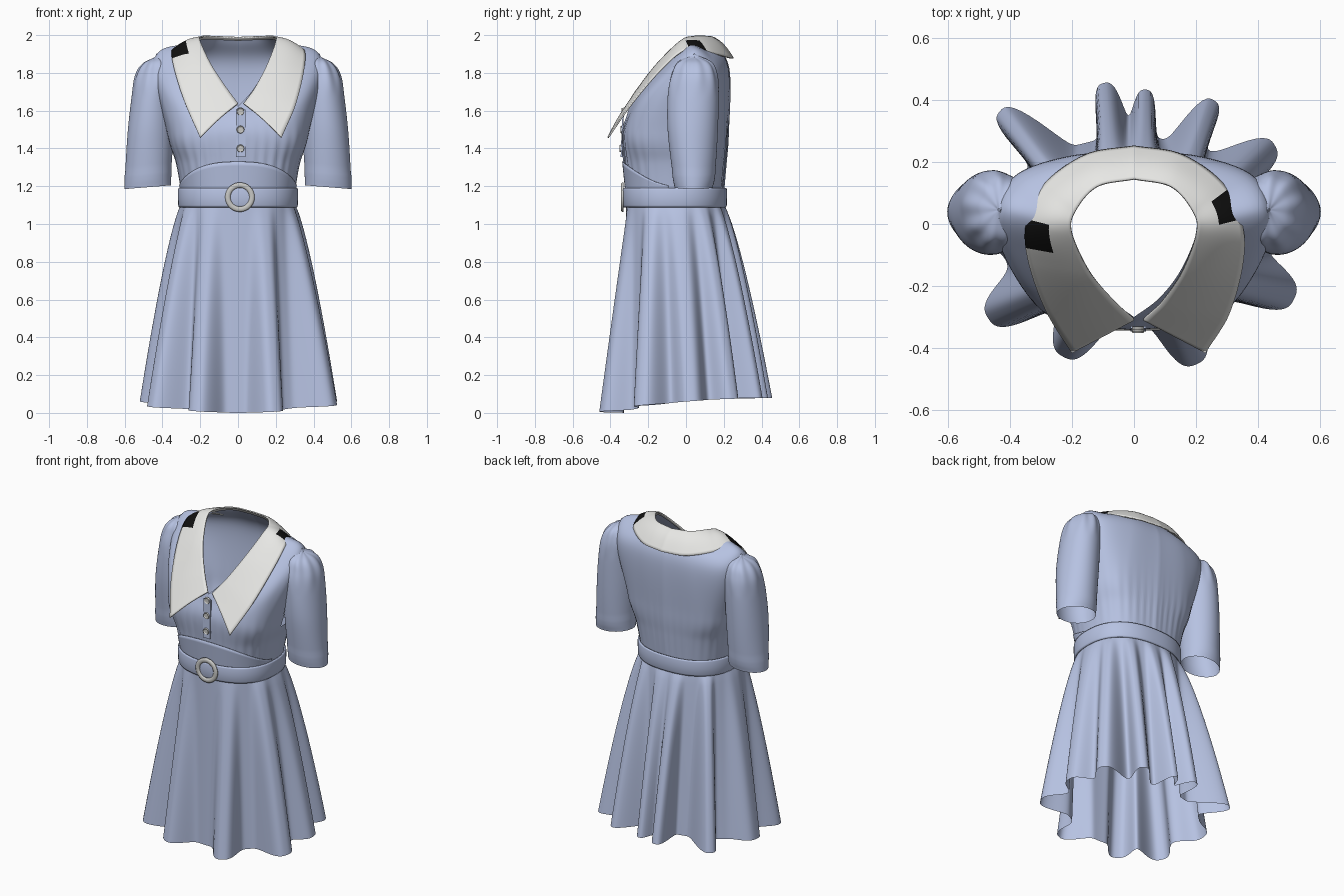
import bpy, bmesh, math
from mathutils import Vector, Matrix

cube = bpy.data.objects.get("Cube")
if cube:
    bpy.data.objects.remove(cube)


def material(name, rgb):
    m = bpy.data.materials.new(name)
    m.use_nodes = True
    m.diffuse_color = (*rgb, 1)
    m.node_tree.nodes["Principled BSDF"].inputs["Base Color"].default_value = (*rgb, 1)
    m.node_tree.nodes["Principled BSDF"].inputs["Roughness"].default_value = 0.8
    return m


BLUE = material("soft_blue_cloth", (0.47, 0.54, 0.76))
WHITE = material("off_white_cloth", (0.80, 0.80, 0.78))
GREY = material("pale_grey_trim", (0.58, 0.58, 0.56))
BLACK = material("black_patch", (0.005, 0.005, 0.005))


def spline(points, steps):
    """Smooth curve through points of any dimension."""
    p = [Vector(q) for q in points]
    p = [2 * p[0] - p[1]] + p + [2 * p[-1] - p[-2]]
    out = []
    for i in range(1, len(p) - 2):
        a, b, c, d = p[i - 1:i + 3]
        for s in range(steps):
            t = s / steps
            out.append(0.5 * (2 * b + (c - a) * t + (2 * a - 5 * b + 4 * c - d) * t * t
                              + (3 * b - a - 3 * c + d) * t ** 3))
    return out + [p[-2]]


def finish(bm, name, mats, thick=0):
    bmesh.ops.recalc_face_normals(bm, faces=bm.faces)
    me = bpy.data.meshes.new(name)
    bm.to_mesh(me)
    bm.free()
    ob = bpy.data.objects.new(name, me)
    bpy.context.collection.objects.link(ob)
    for m in mats:
        me.materials.append(m)
    me.shade_smooth()
    if thick:
        sol = ob.modifiers.new("thickness", "SOLIDIFY")
        sol.thickness, sol.offset = thick, 0
    return ob


def loft(name, rows, mats=(BLUE,), closed=True, thick=0, paint=None, cut=None):
    """Skin equal-length rows of points, leaving out faces whose centre is cut."""
    bm = bmesh.new()
    vs = [[bm.verts.new(p) for p in row] for row in rows]
    n = len(rows[0])
    for k, (a, b) in enumerate(zip(vs, vs[1:])):
        for i in range(n if closed else n - 1):
            j = (i + 1) % n
            corners = (a[i], a[j], b[j], b[i])
            if cut and cut(sum((v.co for v in corners), Vector()) / 4):
                continue
            f = bm.faces.new(corners)
            if paint:
                f.material_index = paint(k, i)
    bmesh.ops.delete(bm, geom=[v for v in bm.verts if not v.link_faces], context="VERTS")
    return finish(bm, name, mats, thick)


def both_sides(half):
    """Extend a left half, starting at the back centre, to the right side."""
    return [Vector((-p[0], p[1], p[2])) for p in reversed(half)] + list(half[1:])


def oval(angle, a, front, back, z, power=0.85):
    c, s = math.cos(angle), math.sin(angle)
    mid, b = (front + back) / 2, (back - front) / 2
    return Vector((math.copysign(a * abs(c) ** power, c),
                   mid + math.copysign(b * abs(s) ** power, s), z))


# Skirt: waist oval flaring into rounded hanging folds (angle, reach, half width)
FOLDS = [(140, .565, 8), (102, .465, 8), (85, .435, 7), (57, .475, 8), (29, .52, 9), (3, .525, 9),
         (-25, .57, 10), (-66, .495, 11), (-118, .485, 11), (-147, .56, 10), (178, .52, 11)]


def hem_base(angle):
    depth = 0.28 if math.sin(angle) > 0 else 0.33
    return 1 / math.hypot(math.cos(angle) / 0.44, math.sin(angle) / depth)


def hem_radius(angle):
    """Base radius pushed out to each fold, with overlaps blended."""
    r, gap = hem_base(angle), 1
    reach = weight = 0
    for deg, tip, width in FOLDS:
        d = (math.degrees(angle) - deg + 180) % 360 - 180
        g = math.exp(-abs(d / width) ** 3)
        gap *= 1 - g
        reach += g * tip
        weight += g
    return r + (reach / max(weight, 1e-9) - r) * (1 - gap)


angles = [math.tau * i / 360 for i in range(360)]
skirt = []
for k in range(29):
    t = k / 28
    row = []
    for a in angles:
        s = math.sin(a)
        r = hem_radius(a)
        hem = Vector((r * math.cos(a), r * s, 0.06 + 0.04 * s - 0.02 * s * s))
        top = oval(a, 0.297, -0.317, 0.197, 1.11)
        p = top.lerp(hem, t ** (0.74 + 0.26 * max(0, -s) ** 3))
        p.z = top.z + (hem.z - top.z) * t
        row.append(p)
    skirt.append(row)
loft("skirt", skirt)

# Belt with a flat ring buckle
loft("belt", [[oval(a, 0.308 + e, -0.327 - e, 0.207 + e, z) for a in angles[::3]]
              for z, e in ((1.09, 0), (1.1, .004), (1.14, .005), (1.18, .005), (1.19, .002))], thick=0.01)

buckle = []
for i in range(48):
    a = math.tau * i / 48
    buckle.append([Vector((0.01 + r * math.cos(a), y, 1.142 + r * math.sin(a)))
                   for r, y in ((.05, -.33), (.05, -.339), (.057, -.344), (.07, -.344),
                                (.078, -.339), (.078, -.33))])
loft("belt_buckle", buckle + buckle[:1], (GREY,))


# Slanted plane of each armhole, where sleeve and bodice meet
def armhole(z):
    return 0.36 + 0.15 * (z - 1.42)


# Bodice: ovals up to the chest, then a shoulder line and the open neckline
NECK = [(0, .145, 1.98), (.12, .12, 1.985), (.19, .04, 1.985), (.2, -.03, 1.96),
        (.15, -.15, 1.84), (.08, -.24, 1.72), (.015, -.30, 1.63)]
SHOULDER = [(0, .23, 1.82), (.2, .215, 1.825), (.375, .155, 1.835), (.437, .04, 1.885),
            (.405, -.09, 1.8), (.275, -.25, 1.65), (0, -.315, 1.57)]
BODY = [(.298, -.315, .2, 1.15, .85), (.328, -.332, .215, 1.32, .8), (.375, -.342, .227, 1.48, .72)]
rings = [[oval(math.radians(90 - 30 * i), *dims) for i in range(7)] for dims in BODY]
rings.append([Vector(p) for p in SHOULDER])
neck_under = [Vector(p) - Vector((0, 0, .008)) for p in NECK]
neck_under[-1].x = 0
rings.append(neck_under)
columns = list(zip(*[both_sides(spline(r, 16))[1:] for r in rings]))
columns = [spline(c, 12) for c in columns]
bodice = [list(row) for row in zip(*columns)]
for row in bodice:
    for p in row:
        # soft gathers above the waist
        a = math.atan2(p.y + 0.05, p.x)
        g = 0.009 * math.sin(38 * a) * math.exp(-((p.z - 1.32) / 0.16) ** 2) * abs(math.sin(a))
        if abs(p.x) > 0.07 or p.y > 0:
            p.x *= 1 + g
            p.y *= 1 + g
loft("bodice", bodice, cut=lambda c: 1.42 < c.z < 1.86 and abs(c.x) > armhole(c.z)
     and -0.07 < c.y < 0.14)

# Fitted midriff panel with an arched upper seam
midriff = []
for k in range(9):
    row = []
    for i in range(61):
        a = math.radians(-175 + 170 * i / 60)
        arch = 1.2 + 0.13 * abs(math.sin(a)) ** 1.5
        z = 1.15 + (arch - 1.15) * k / 8
        u = (z - 1.15) / 0.17
        row.append(oval(a, .301 + .03 * u, -.318 - .017 * u, .203 + .015 * u, z, .85 - .05 * u))
    midriff.append(row)
loft("midriff_panel", midriff, closed=False, thick=0.004)

# Puffed short sleeves: centre x, centre y, height, half width, half depth
SLEEVE = [(.477, .04, 1.195, .122, .10), (.475, .04, 1.27, .122, .113), (.463, .035, 1.5, .122, .133),
          (.452, .04, 1.7, .11, .134), (.442, .045, 1.8, .1, .118), (.437, .045, 1.86, .065, .085),
          (.435, .045, 1.893, .004, .004)]
for side, label in ((1, "left"), (-1, "right")):
    rows = []
    for cx, cy, z, rx, ry in spline(SLEEVE, 8):
        row = []
        cap = max(0, (z - 1.68) / 0.2)
        for i in range(96):
            a = math.tau * i / 96
            f = 1 + 0.05 * cap * math.sin(9 * a) + 0.012 * math.sin(3 * a + 7 * z)
            # small step where the hem is turned up
            f += 0.015 if z < 1.27 else 0
            row.append(Vector((side * (cx + rx * f * math.cos(a)), cy + ry * f * math.sin(a),
                               z - 0.01 * math.cos(a))))
        rows.append(row)
    loft(label + "_sleeve", rows, cut=lambda c: c.z > 1.43 and abs(c.x) < armhole(c.z) - 0.035)

# Wide pointed collar, with one dark patch on each shoulder
EDGE = [(0, .25, 1.87), (.155, .222, 1.875), (.29, .125, 1.9), (.347, 0, 1.915),
        (.345, -.12, 1.82), (.295, -.275, 1.635), (.215, -.405, 1.45)]
inner, outer = both_sides(spline(NECK, 16)), both_sides(spline(EDGE, 16))
collar = []
for k in range(13):
    t = k / 12
    row = []
    for p, q in zip(inner, outer):
        lift = 0.017 * math.sin(math.pi * t)
        front = max(0, min(1, -q.y / 0.3))
        row.append(p.lerp(q, t) + Vector((0.015 * front, -0.008 * front,
                                          0.007 + lift * (1 - 0.5 * front))))
    collar.append(row)


def patch(k, i):
    step = i - len(inner) // 2
    return int(k >= 6 and (34 <= step < 46 or -58 <= step < -46))


loft("collar", collar, (WHITE, BLACK), closed=False, thick=0.008, paint=patch)

# Button placket and three round buttons
bm = bmesh.new()
bmesh.ops.create_cube(bm, size=1, matrix=Matrix.Translation((.014, -.337, 1.48))
                      @ Matrix.Rotation(math.radians(-2), 4, "X") @ Matrix.Diagonal((.05, .009, .25, 1)))
placket = finish(bm, "button_placket", (BLUE,))
placket.data.shade_flat()
for i, (z, y) in enumerate(((1.595, -.336), (1.5, -.342), (1.4, -.345))):
    bm = bmesh.new()
    bmesh.ops.create_cone(bm, cap_ends=True, segments=24, radius1=.022, radius2=.018, depth=.012,
                          matrix=Matrix.Translation((.013, y, z)) @ Matrix.Rotation(math.pi / 2, 4, "X"))
    top = min(bm.faces, key=lambda f: f.calc_center_median().y)
    bmesh.ops.inset_region(bm, faces=[top], thickness=.006, depth=-.004)
    finish(bm, "button_%d" % (i + 1), (GREY,)).data.shade_flat()
